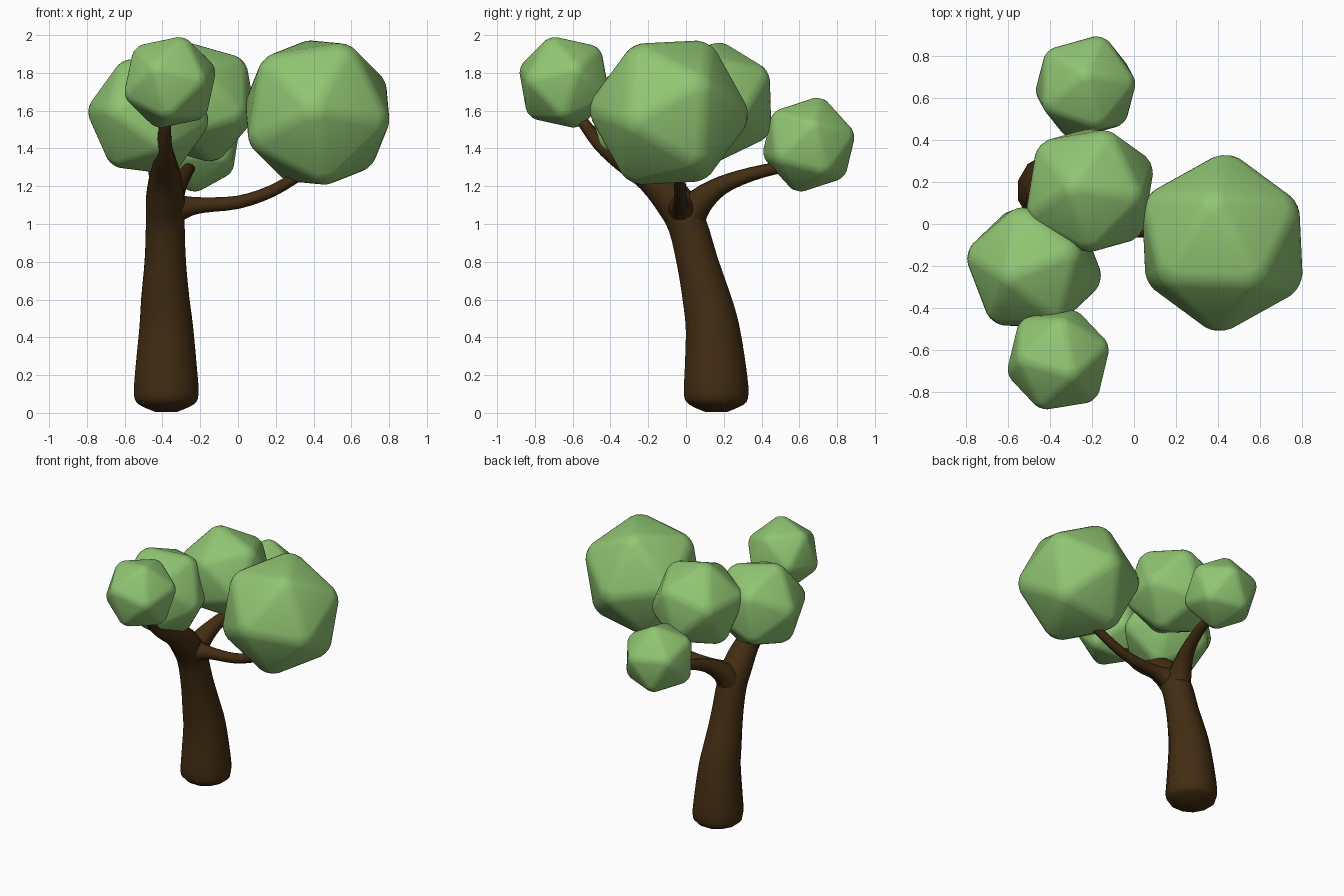
import bpy, bmesh, math
from mathutils import Vector

if "Cube" in bpy.data.objects:
    bpy.data.objects.remove(bpy.data.objects["Cube"])


def material(name, color):
    m = bpy.data.materials.new(name)
    m.diffuse_color = (*color, 1)
    m.use_nodes = True
    m.node_tree.nodes["Principled BSDF"].inputs["Base Color"].default_value = m.diffuse_color
    return m


bark = material("dark_brown_bark", (0.055, 0.026, 0.006))
leaf = material("leaf_green", (0.28, 0.56, 0.17))


def add_object(name, bm, mat):
    bmesh.ops.recalc_face_normals(bm, faces=bm.faces)
    for f in bm.faces:
        f.smooth = True
    me = bpy.data.meshes.new(name)
    bm.to_mesh(me)
    bm.free()
    me.materials.append(mat)
    ob = bpy.data.objects.new(name, me)
    bpy.context.collection.objects.link(ob)
    return ob


def smooth_path(pts, steps=3):
    """Catmull-Rom through (x, y, z, radius) points."""
    p = [Vector(q) for q in pts]
    p = [2 * p[0] - p[1]] + p + [2 * p[-1] - p[-2]]
    out = []
    for i in range(1, len(p) - 2):
        a, b, c, d = p[i - 1:i + 3]
        for k in range(steps):
            t = k / steps
            out.append(0.5 * (2 * b + (c - a) * t + (2 * a - 5 * b + 4 * c - d) * t * t
                              + (3 * b - a - 3 * c + d) * t ** 3))
    return out + [p[-2]]


def limb(name, pts, sides=12):
    """Tapered tube along a path."""
    path = smooth_path(pts)
    bm = bmesh.new()
    rings = []
    u = Vector((1, 0, 0)) if abs(pts[-1][0] - pts[0][0]) < 0.3 else Vector((0, 1, 0))
    for i, q in enumerate(path):
        t = (path[min(i + 1, len(path) - 1)] - path[max(i - 1, 0)]).to_3d().normalized()
        u = (u - t * u.dot(t)).normalized()
        v = t.cross(u)
        ring = []
        for k in range(sides):
            a = math.tau * (k + 0.5) / sides
            ring.append(bm.verts.new(q.to_3d() + max(q.w, 0.01) * (u * math.cos(a) + v * math.sin(a))))
        rings.append(ring)
    for r, s in zip(rings, rings[1:]):
        for k in range(sides):
            j = (k + 1) % sides
            bm.faces.new((r[k], r[j], s[j], s[k]))
    bm.faces.new(rings[0])
    bm.faces.new(rings[-1])
    return add_object(name, bm, bark)


def foliage(name, center, radius, p, q):
    """Soft-edged icosahedron; p points at one corner, q near a neighbouring corner."""
    p = Vector(p).normalized()
    q = Vector(q)
    u = (q - p * q.dot(p)).normalized()
    v = p.cross(u)
    c, s = 1 / math.sqrt(5), 2 / math.sqrt(5)
    half = [p] + [p * c + s * (u * math.cos(a) + v * math.sin(a))
                  for a in (math.tau * k / 5 for k in range(5))]
    bm = bmesh.new()
    for d in half + [-h for h in half]:
        bm.verts.new(Vector(center) + d * radius)
    bmesh.ops.convex_hull(bm, input=bm.verts[:])
    bmesh.ops.bevel(bm, geom=bm.edges[:], offset=radius * 0.1, offset_type='OFFSET',
                    segments=3, profile=0.5, affect='EDGES')
    return add_object(name, bm, leaf)


# Trunk: rounded foot, leaning towards -y and ending in the front branch
limb("trunk", [
    (-.38, .16, .005, .06), (-.38, .16, .045, .150), (-.38, .16, .10, .177),
    (-.38, .155, .25, .167), (-.38, .14, .45, .147), (-.385, .11, .60, .132),
    (-.385, .06, .80, .113), (-.385, .005, 1.0, .106), (-.385, -.07, 1.13, .105),
    (-.385, -.19, 1.25, .085), (-.39, -.34, 1.34, .06), (-.39, -.46, 1.43, .04),
    (-.385, -.56, 1.56, .03)])

# Branches, flared where they leave the trunk
limb("left_branch", [
    (-.385, -.10, 1.15, .09), (-.40, -.18, 1.27, .075), (-.44, -.20, 1.45, .05)])
limb("right_branch", [
    (-.38, -.02, 1.07, .10), (-.28, -.03, 1.09, .062), (-.19, -.03, 1.10, .043),
    (0, -.03, 1.115, .036), (.18, -.03, 1.175, .033), (.36, -.04, 1.28, .03)])
limb("back_branch", [
    (-.385, .0, 1.02, .10), (-.36, .075, 1.12, .075), (-.32, .19, 1.205, .05),
    (-.28, .35, 1.265, .037), (-.25, .54, 1.31, .03)])

# Foliage clumps
foliage("right_foliage", (.42, -.09, 1.59), .455, (-.02, -.44, .02), (.386, -.2, -.055))
foliage("top_foliage", (-.21, .16, 1.645), .35, (-.09, .02, .32), (.11, .3, .15))
foliage("left_foliage", (-.475, -.205, 1.57), .35, (-.13, -.05, .3), (-.33, .07, .01))
foliage("front_foliage", (-.36, -.645, 1.75), .275, (-1, 0, 1), (-1, 1, 0))
foliage("back_foliage", (-.23, .65, 1.42), .275, (0, .065, .25), (.08, .245, .06))
